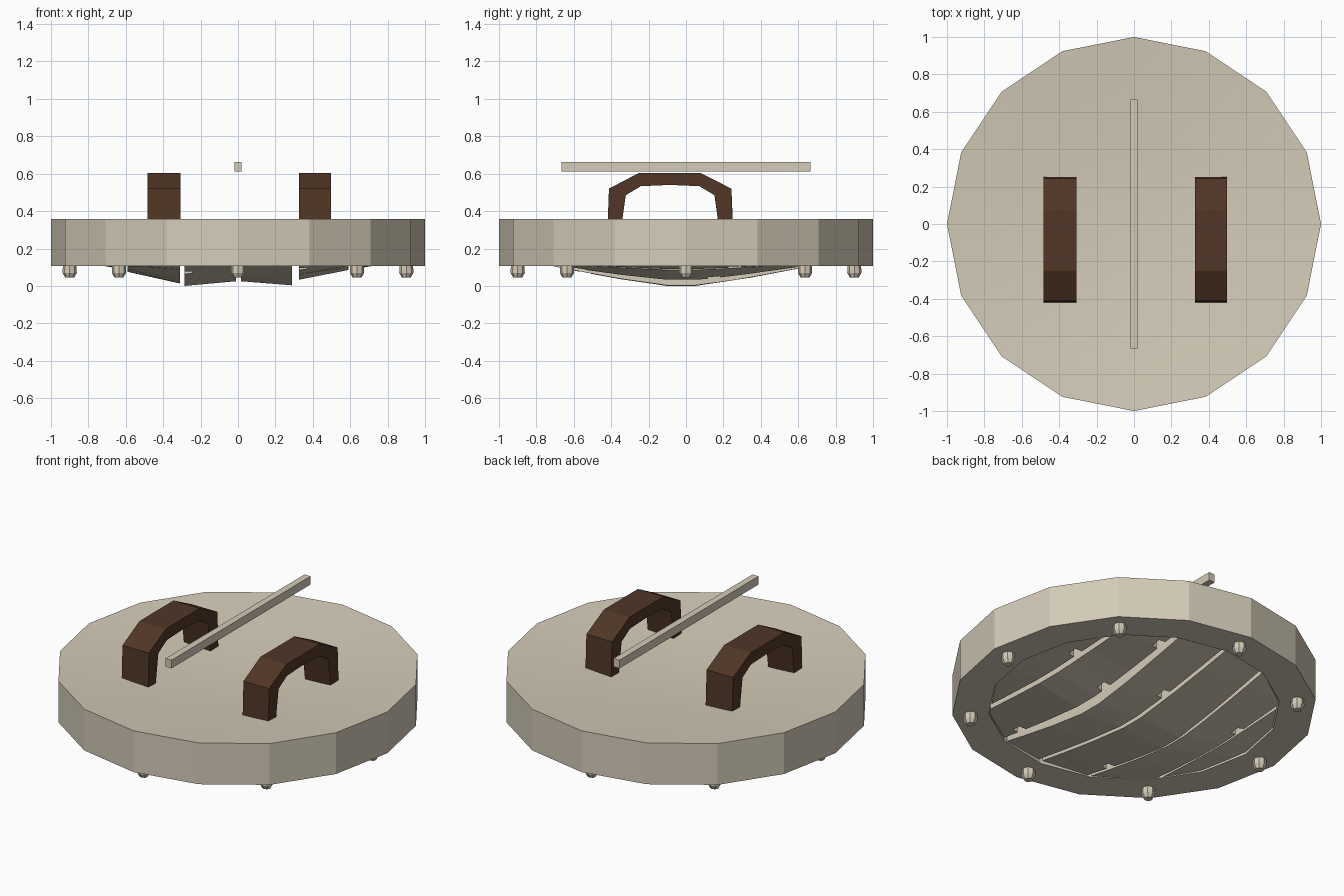
import bpy, bmesh, math
from mathutils import Vector

if "Cube" in bpy.data.objects:
    bpy.data.objects.remove(bpy.data.objects["Cube"])

SIDES = 16


def material(name, rgb):
    m = bpy.data.materials.new(name)
    m.diffuse_color = (*rgb, 1)
    m.use_nodes = True
    m.node_tree.nodes["Principled BSDF"].inputs["Base Color"].default_value = m.diffuse_color
    return m


brown = material("brown_leather", (0.08, 0.037, 0.019))
stone = material("warm_grey", (0.66, 0.6, 0.48))


def make_object(name, bm, mat):
    bmesh.ops.recalc_face_normals(bm, faces=bm.faces)
    me = bpy.data.meshes.new(name)
    bm.to_mesh(me)
    bm.free()
    me.materials.append(mat)
    ob = bpy.data.objects.new(name, me)
    bpy.context.collection.objects.link(ob)
    return ob


def ring(bm, r, z, n=SIDES, cx=0, cy=0):
    return [bm.verts.new((cx + r * math.cos(2 * math.pi * i / n),
                          cy + r * math.sin(2 * math.pi * i / n), z)) for i in range(n)]


def bridge(bm, a, b, smooth=False):
    n = len(a)
    for i in range(n):
        j = (i + 1) % n
        bm.faces.new((a[i], a[j], b[j], b[i])).smooth = smooth


# Shield body: thick disc, slightly dished top, recess in its underside
bm = bmesh.new()
profile = [(0.2, 0.298), (0.5, 0.315), (0.78, 0.337), (1, 0.357),
           (1, 0.107), (0.8, 0.107), (0.8, 0.2)]
loops = [ring(bm, r, z) for r, z in profile]
for i in range(len(loops) - 1):
    bridge(bm, loops[i], loops[i + 1], smooth=i < 3)
bm.faces.new(loops[0]).smooth = True
bm.faces.new(loops[-1])
for e in bm.edges:  # keep the rim edges crisp
    e.smooth = all(f.smooth for f in e.link_faces)
make_object("shield_body", bm, stone)


# Domed planks: (left x, right x, left z, right z, notch positions along left edge)
def plank(name, xl, xr, zl, zr, notches):
    stations = [(y, 0) for y in (-0.85, -0.6, -0.35, -0.1, 0.05, 0.35, 0.6, 0.85)]
    for n in notches:
        stations = [s for s in stations if abs(s[0] - n) > 0.045]
        stations += [(n - 0.035, 0), (n - 0.03, 0.04), (n + 0.03, 0.04), (n + 0.035, 0)]
    bm = bmesh.new()
    rows = []
    for y, inset in sorted(stations):
        t = (max(abs(y + 0.025) - 0.075, 0) / 0.73) ** 1.2
        a, b = zl + (0.13 - zl) * t, zr + (0.13 - zr) * t
        x = xl + inset
        a += (b - a) * inset / (xr - xl)
        rows.append([bm.verts.new(p) for p in
                     ((x, y, a), (xr, y, b), (xr, y, 0.198), (x, y, 0.198))])
    for p, q in zip(rows, rows[1:]):
        bridge(bm, p, q)
    bm.faces.new(rows[0])
    bm.faces.new(rows[-1])
    # Trim the ends to the recess outline
    for i in range(SIDES):
        ang = 2 * math.pi * (i + 0.5) / SIDES
        d = Vector((math.cos(ang), math.sin(ang), 0))
        res = bmesh.ops.bisect_plane(bm, geom=bm.verts[:] + bm.edges[:] + bm.faces[:],
                                     plane_co=d * 0.795 * math.cos(math.pi / SIDES),
                                     plane_no=d, clear_outer=True)
        cut = [e for e in res["geom_cut"] if isinstance(e, bmesh.types.BMEdge)]
        if cut:
            bmesh.ops.holes_fill(bm, edges=cut)
    make_object(name, bm, stone)


planks = [(-0.8, -0.615, 0.12, 0.09, []),
          (-0.59, -0.31, 0.075, 0.013, [0.2]),
          (-0.285, -0.01, 0.0, 0.025, [-0.54]),
          (0.015, 0.29, 0.025, 0.003, [0.29]),
          (0.325, 0.59, 0.033, 0.085, [-0.57, 0.15, 0.62]),
          (0.62, 0.8, 0.09, 0.12, [0.26])]
for i, p in enumerate(planks):
    plank(f"plank_{i + 1}", *p)

# Faceted rivets around the rim
for i in range(8):
    a = math.pi * i / 4
    bm = bmesh.new()
    rv = [ring(bm, r, z, 8, 0.9 * math.cos(a), 0.9 * math.sin(a))
          for r, z in ((0.036, 0.115), (0.038, 0.07), (0.024, 0.045))]
    bridge(bm, rv[0], rv[1])
    bridge(bm, rv[1], rv[2])
    bm.faces.new(rv[0])
    bm.faces.new(rv[2])
    make_object(f"rivet_{i + 1}", bm, stone)

# Arched leather grips
outer = [(-0.42, 0.3), (-0.412, 0.52), (-0.25, 0.605), (0.075, 0.605), (0.243, 0.52), (0.252, 0.3)]
inner = [(0.178, 0.3), (0.152, 0.485), (0.072, 0.533), (-0.085, 0.54),
         (-0.242, 0.533), (-0.322, 0.485), (-0.348, 0.3)]
for name, x0, x1 in (("left_grip", -0.485, -0.308), ("right_grip", 0.325, 0.497)):
    bm = bmesh.new()
    a, b = ([bm.verts.new((x, y, z)) for y, z in outer + inner] for x in (x0, x1))
    bridge(bm, a, b)
    bm.faces.new(a)
    bm.faces.new(b)
    make_object(name, bm, brown)

# Thin bar above the grips
bpy.ops.mesh.primitive_cube_add(size=1, location=(0, 0, 0.637))
bar = bpy.context.object
bar.name = "cross_bar"
bar.scale = (0.04, 1.33, 0.05)
bar.data.materials.append(stone)
